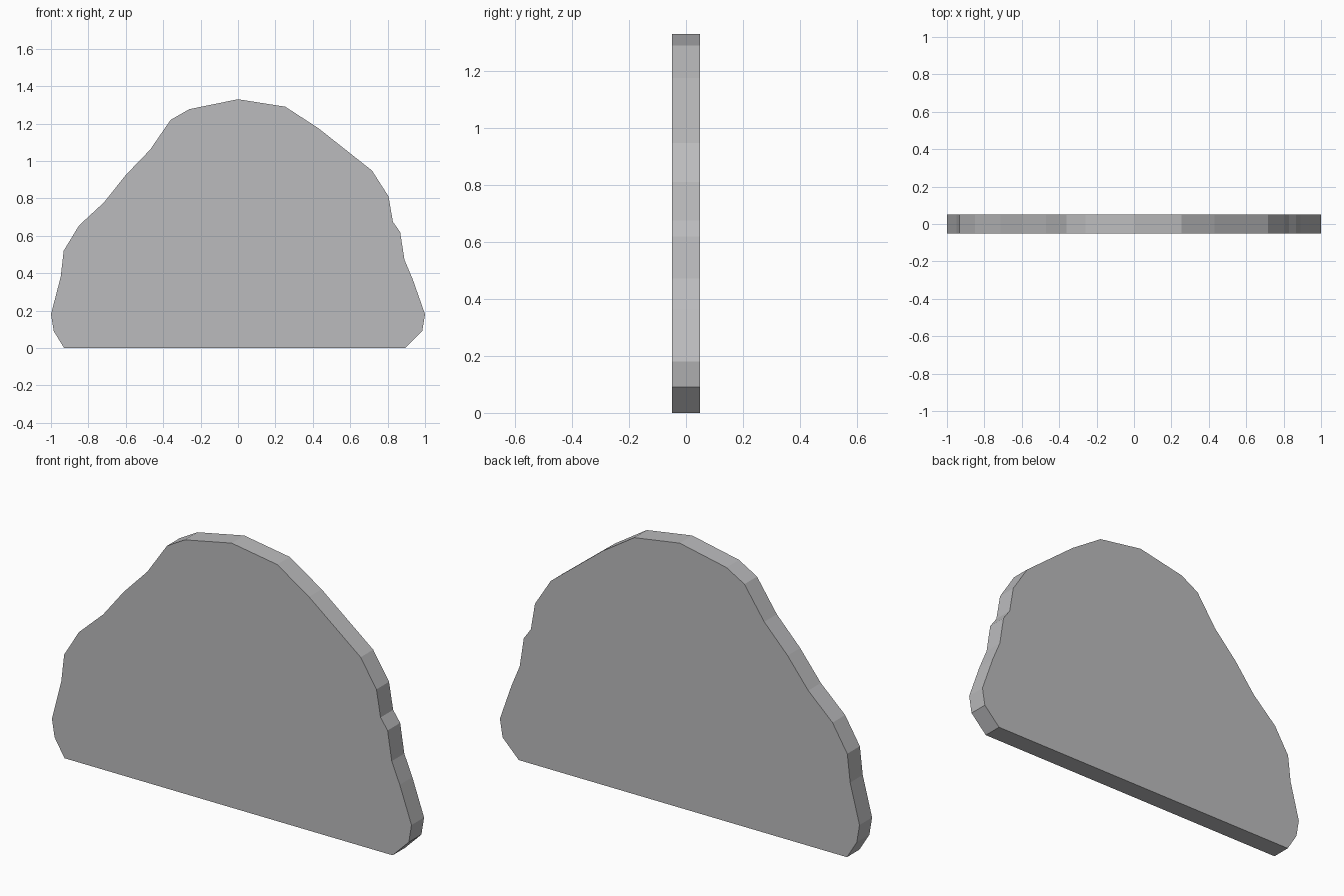
import bpy, bmesh

if "Cube" in bpy.data.objects:
    bpy.data.objects.remove(bpy.data.objects["Cube"])

HALF_DEPTH = 0.05

# Outline of the slab in x, z: up the left side, over the crown, down the right
OUTLINE = [
    (-0.93, 0), (-0.985, 0.09), (-1, 0.18), (-0.948, 0.38), (-0.932, 0.52),
    (-0.85, 0.655), (-0.715, 0.78), (-0.6, 0.925), (-0.47, 1.06),
    (-0.36, 1.22), (-0.26, 1.277), (0, 1.33), (0.253, 1.29), (0.43, 1.175),
    (0.717, 0.948), (0.805, 0.81), (0.828, 0.675), (0.867, 0.62),
    (0.89, 0.472), (0.935, 0.365), (1, 0.18), (0.985, 0.09), (0.895, 0),
]

# Single grey stone colour
stone = bpy.data.materials.new("stone grey")
stone.diffuse_color = (0.5, 0.5, 0.51, 1)
stone.use_nodes = True
stone.node_tree.nodes["Principled BSDF"].inputs["Base Color"].default_value = stone.diffuse_color

# Flat slab: outline face extruded through the thickness
bm = bmesh.new()
face = bm.faces.new([bm.verts.new((x, -HALF_DEPTH, z)) for x, z in OUTLINE])
extruded = bmesh.ops.extrude_face_region(bm, geom=[face], use_keep_orig=True)
back = [v for v in extruded["geom"] if isinstance(v, bmesh.types.BMVert)]
bmesh.ops.translate(bm, verts=back, vec=(0, 2 * HALF_DEPTH, 0))
bmesh.ops.recalc_face_normals(bm, faces=bm.faces)

mesh = bpy.data.meshes.new("stone_slab")
bm.to_mesh(mesh)
bm.free()
mesh.materials.append(stone)
slab = bpy.data.objects.new("stone_slab", mesh)
bpy.context.collection.objects.link(slab)
